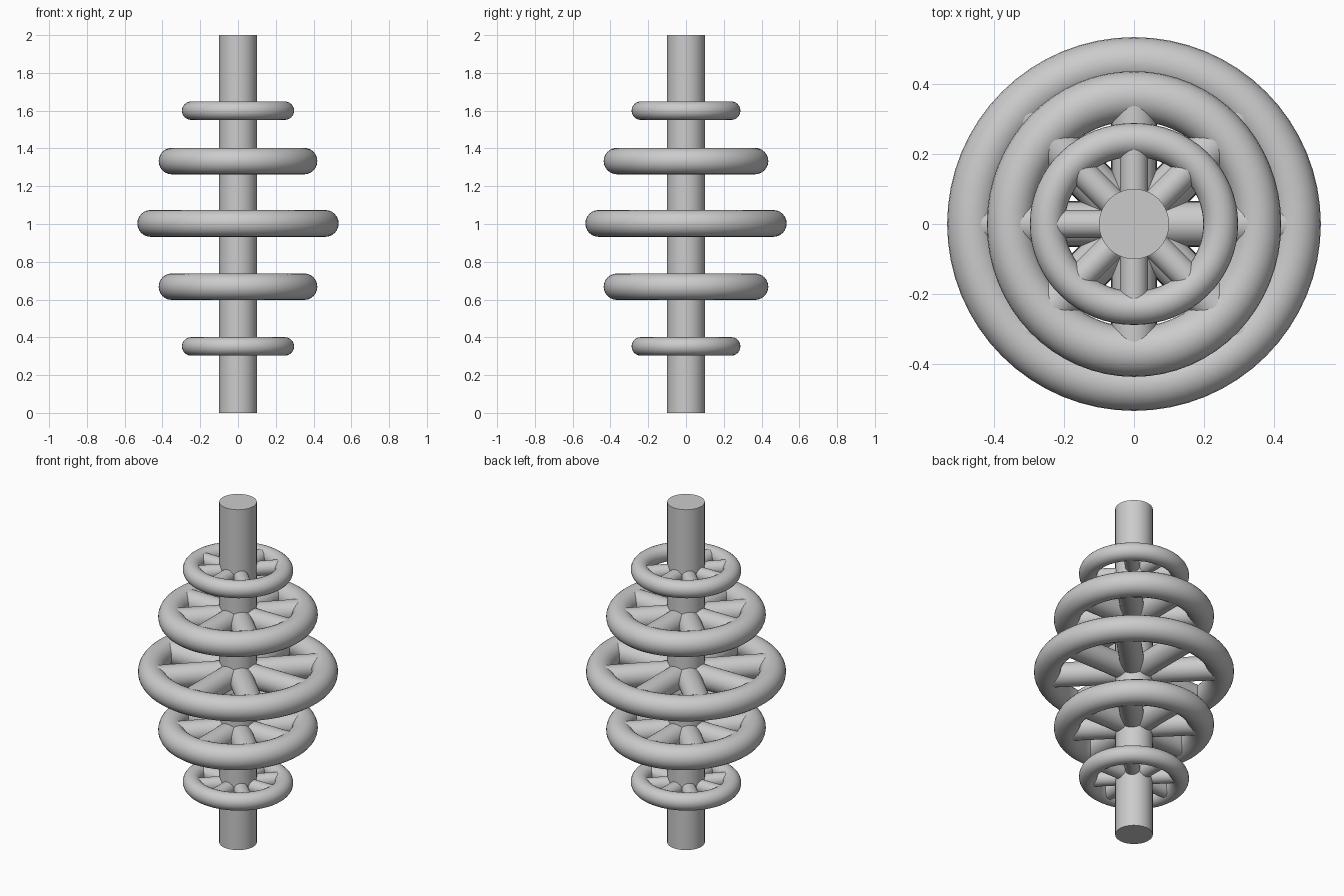
import bpy, math

if "Cube" in bpy.data.objects:
    bpy.data.objects.remove(bpy.data.objects["Cube"])

grey = bpy.data.materials.new("light grey")
grey.diffuse_color = (0.6, 0.6, 0.6, 1)
grey.use_nodes = True
grey.node_tree.nodes["Principled BSDF"].inputs["Base Color"].default_value = grey.diffuse_color


def finish(obj, name):
    obj.name = name
    obj.data.materials.append(grey)
    bpy.ops.object.shade_smooth_by_angle(angle=math.radians(35))
    return obj


def ring(name, z, outer_x, outer_y, minor):
    # slightly oval tube ring
    outer = (outer_x + outer_y) / 2
    bpy.ops.mesh.primitive_torus_add(major_radius=outer - minor, minor_radius=minor,
                                     major_segments=64, minor_segments=24,
                                     location=(0, 0, z))
    obj = finish(bpy.context.object, name)
    for v in obj.data.vertices:
        v.co.x *= outer_x / outer
        v.co.y *= outer_y / outer


def spoke(name, z, angle, length, radius):
    # round bar from the shaft axis into the ring tube
    c, s = math.cos(angle), math.sin(angle)
    bpy.ops.mesh.primitive_cylinder_add(vertices=32, radius=radius, depth=length,
                                        location=(c * length / 2, s * length / 2, z),
                                        rotation=(0, math.pi / 2, angle))
    finish(bpy.context.object, name)


# central shaft
bpy.ops.mesh.primitive_cylinder_add(vertices=64, radius=0.1, depth=2, location=(0, 0, 1))
finish(bpy.context.object, "shaft")

# tiers: name, height, outer half-widths in x and y, tube radius, spoke radius, skipped spokes
tiers = [
    ("bottom", 0.352, 0.297, 0.288, 0.049, 0.040, ()),
    ("lower", 0.668, 0.42, 0.436, 0.07, 0.064, ()),
    ("middle", 1.003, 0.533, 0.533, 0.071, 0.066, ()),
    ("upper", 1.333, 0.42, 0.436, 0.07, 0.064, ()),
    ("top", 1.60, 0.297, 0.288, 0.049, 0.040, (0,)),
]
for name, z, ox, oy, minor, bar, skipped in tiers:
    ring(name + "_ring", z, ox, oy, minor)
    for i in range(8):
        if i not in skipped:
            spoke(f"{name}_spoke_{i + 1}", z, i * math.pi / 4, min(ox, oy) - minor, bar)
